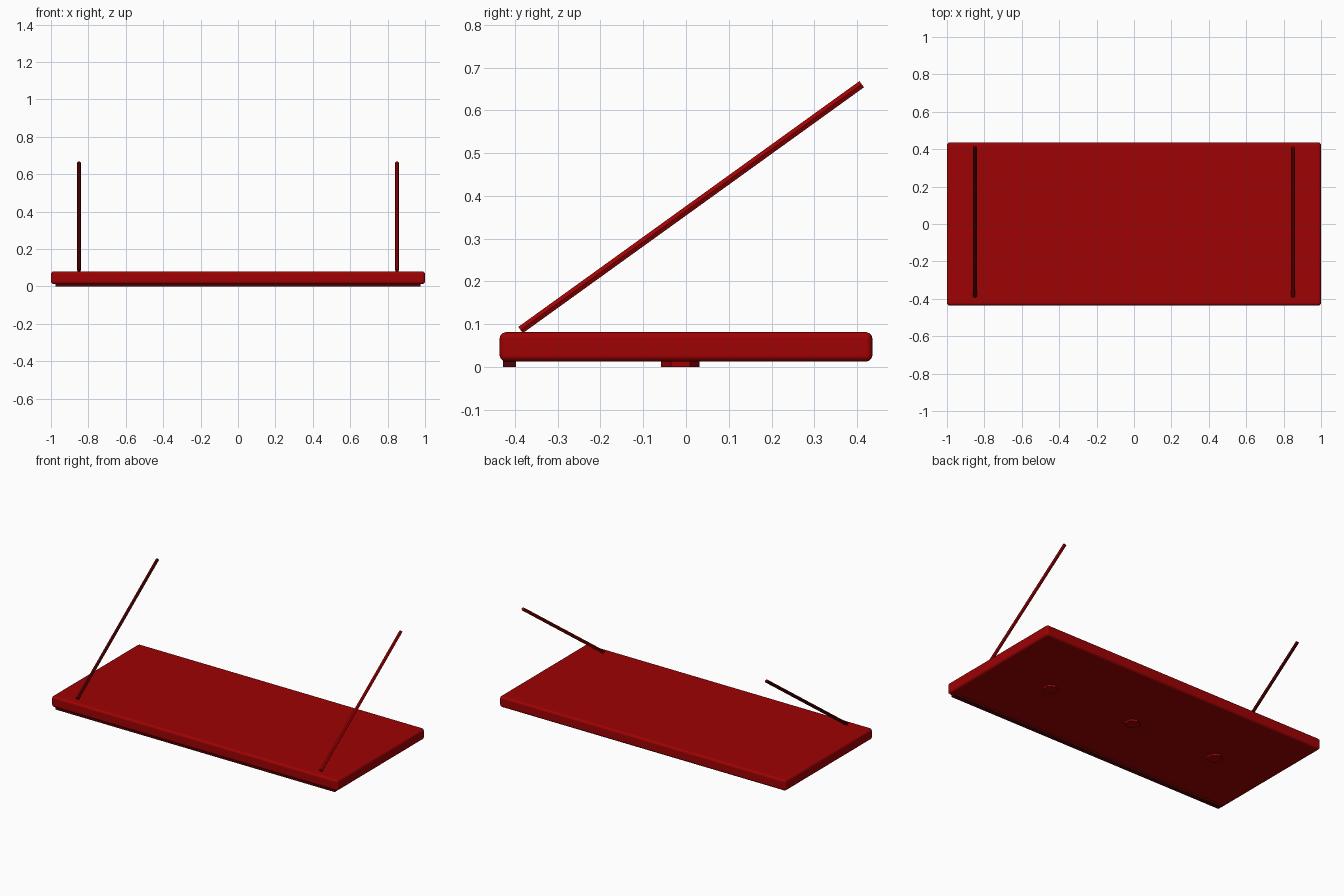
import bpy
from mathutils import Vector

cube = bpy.data.objects.get("Cube")
if cube:
    bpy.data.objects.remove(cube, do_unlink=True)


def material(name, colour):
    mat = bpy.data.materials.new(name)
    mat.use_nodes = True
    mat.diffuse_color = (*colour, 1)
    mat.node_tree.nodes["Principled BSDF"].inputs["Base Color"].default_value = (*colour, 1)
    return mat


red = material("red", (0.34, 0.0005, 0.001))
dark_red = material("dark red", (0.09, 0.0005, 0.001))


def finish(name, mat):
    obj = bpy.context.object
    obj.name = name
    obj.data.materials.append(mat)
    return obj


def box(name, low, high, mat):
    low, high = Vector(low), Vector(high)
    bpy.ops.mesh.primitive_cube_add(size=1, location=(low + high) / 2)
    obj = finish(name, mat)
    obj.scale = high - low
    bpy.ops.object.transform_apply(location=False, rotation=False, scale=True)
    return obj


def hex_rod(name, start, end, radius, mat):
    start, end = Vector(start), Vector(end)
    axis = end - start
    bpy.ops.mesh.primitive_cylinder_add(
        vertices=6, radius=radius, depth=axis.length, location=(start + end) / 2,
        rotation=axis.to_track_quat("Z", "X").to_euler())
    finish(name, mat)


# Shelf board with rounded edges and flat faces
board = box("board", (-1, -0.436, 0.012), (1, 0.436, 0.081), red)
bpy.ops.object.shade_smooth()
bevel = board.modifiers.new("rounded_edges", "BEVEL")
bevel.width = 0.015
bevel.segments = 3
bevel.harden_normals = True

# Lip under the front edge
box("front_lip", (-0.975, -0.428, 0), (0.975, -0.398, 0.02), dark_red)

# Slanted support rods at both ends
for side, x, mat in (("left", 0.85, red), ("right", -0.85, dark_red)):
    hex_rod(side + "_support_rod", (x, -0.387, 0.086), (x, 0.411, 0.661), 0.0104, mat)

# Six-sided pads along the underside
for side, x in (("left", 0.6), ("middle", 0), ("right", -0.6)):
    hex_rod(side + "_pad", (x, -0.013, 0), (x, -0.013, 0.02), 0.045, red)
